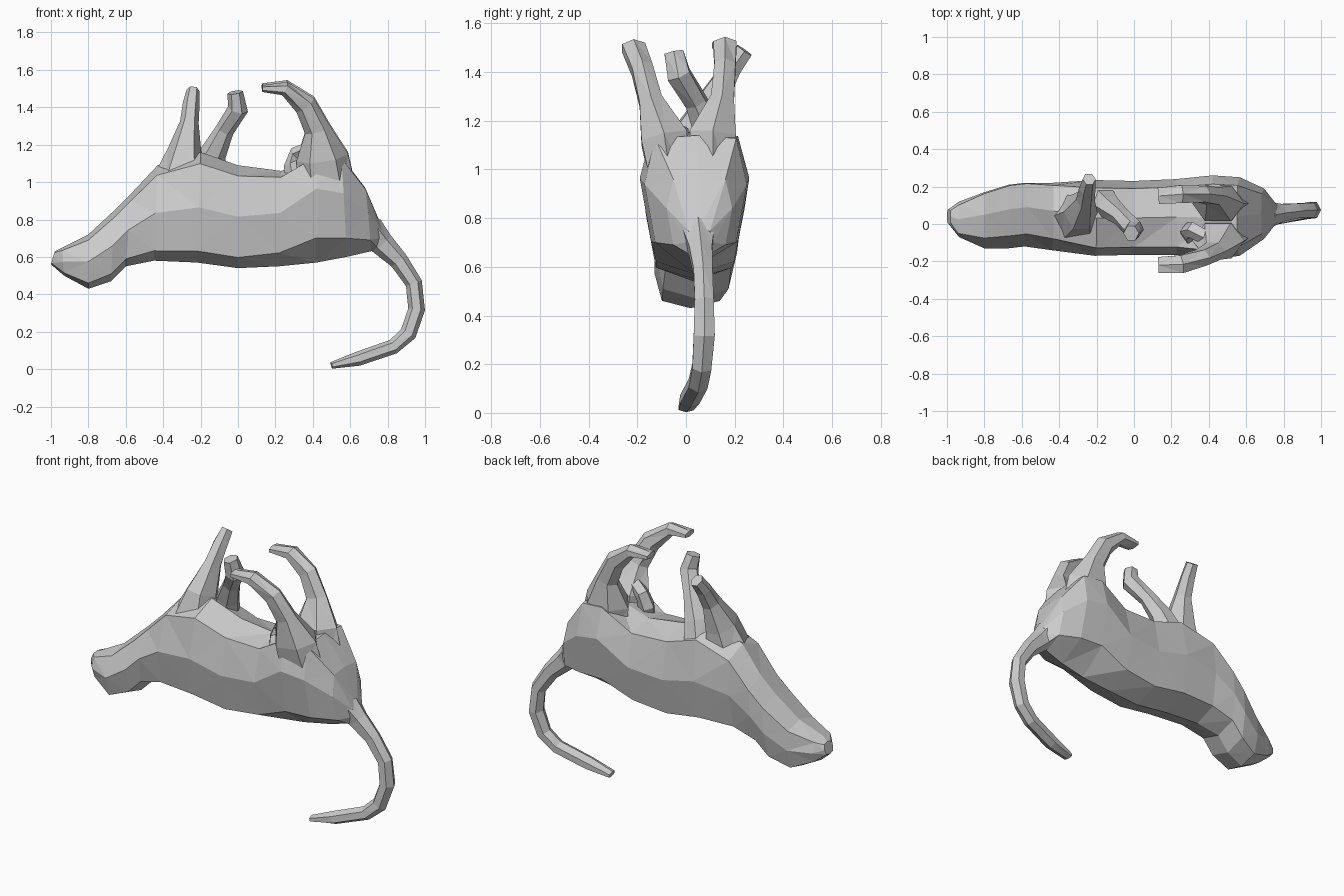
import bpy, bmesh, math
from mathutils import Vector


def loft(name, rings):
    """Skin a list of equal-sized rings, cap both ends and triangulate."""
    bm = bmesh.new()
    vs = [[bm.verts.new(p) for p in r] for r in rings]
    n = len(rings[0])
    for a, b in zip(vs, vs[1:]):
        for i in range(n):
            j = (i + 1) % n
            bm.faces.new((a[i], a[j], b[j], b[i]))
    bm.faces.new(vs[0][::-1])
    bm.faces.new(vs[-1])
    bmesh.ops.triangulate(bm, faces=bm.faces[:])
    bmesh.ops.recalc_face_normals(bm, faces=bm.faces[:])
    me = bpy.data.meshes.new(name)
    bm.to_mesh(me)
    bm.free()
    ob = bpy.data.objects.new(name, me)
    bpy.context.collection.objects.link(ob)
    return ob


def limb(name, pts, sides=6):
    """Faceted tube; each point is x, y, z, depth radius, width radius (along y)."""
    cs = [Vector(p[:3]) for p in pts]
    rings = []
    for i, p in enumerate(pts):
        t = (cs[min(i + 1, len(cs) - 1)] - cs[max(i - 1, 0)]).normalized()
        w = Vector((0, 1, 0))
        w = (w - t * w.dot(t)).normalized()
        d = t.cross(w)
        rings.append([cs[i] + d * p[3] * math.cos(a) + w * p[4] * math.sin(a)
                      for a in (2 * math.pi * k / sides for k in range(sides))])
    return loft(name, rings)


def body_ring(xt, zt, xb, zb, y0, y1, lift=0, shift=0):
    """Eight-sided slice; lift raises its widest line, shift slides its top along y."""
    ring = []
    for k in range(8):
        a = k * math.pi / 4
        f = 1.12 if k % 2 else 1.0
        u, v = math.cos(a) * f, math.sin(a) * f
        ring.append(((xt + xb) / 2 + v * (xt - xb) / 2,
                     (y0 + y1) / 2 + u * (y1 - y0) / 2 + max(v, 0) * shift,
                     (zt + zb) / 2 + v * (zt - zb) / 2 + lift * abs(u) ** 2))
    return ring


# Head, neck and torso in one skin
loft("body", [body_ring(*r) for r in (
    (-0.98, 0.63, -1.00, 0.56, 0.00, 0.08),
    (-0.94, 0.65, -0.93, 0.50, -0.07, 0.12),
    (-0.80, 0.72, -0.80, 0.43, -0.13, 0.17, 0, 0.03),
    (-0.66, 0.85, -0.68, 0.47, -0.13, 0.21, 0, 0.04),
    (-0.57, 0.94, -0.60, 0.55, -0.12, 0.22, 0, 0.04),
    (-0.43, 1.09, -0.45, 0.58, -0.14, 0.22, 0, 0.03),
    (-0.20, 1.16, -0.22, 0.57, -0.17, 0.235),
    (0.00, 1.09, 0.00, 0.54, -0.165, 0.23),
    (0.23, 1.06, 0.22, 0.55, -0.165, 0.24, 0.03),
    (0.42, 1.12, 0.42, 0.57, -0.19, 0.26, 0.12),
    (0.55, 1.14, 0.58, 0.60, -0.17, 0.25, 0.07),
    (0.68, 0.97, 0.71, 0.63, -0.08, 0.19, 0.04),
    (0.77, 0.76, 0.74, 0.64, 0.00, 0.11))])

# Raised front legs, crossing each other
limb("front_leg_a", [
    (-0.31, 0.03, 0.98, 0.16, 0.14),
    (-0.285, 0.065, 1.17, 0.09, 0.11),
    (-0.26, 0.13, 1.32, 0.05, 0.06),
    (-0.25, 0.19, 1.42, 0.045, 0.045),
    (-0.24, 0.24, 1.49, 0.035, 0.04)])
limb("front_leg_b", [
    (-0.17, 0.12, 1.03, 0.09, 0.09),
    (-0.13, 0.09, 1.16, 0.07, 0.065),
    (-0.07, 0.04, 1.28, 0.05, 0.05),
    (0.0, -0.03, 1.39, 0.055, 0.055),
    (-0.015, -0.05, 1.48, 0.042, 0.045)])

# Hind legs, same bend with different spread
hind = ((0.48, 0.92, 0.16, 0.09), (0.45, 1.14, 0.14, 0.11),
        (0.425, 1.29, 0.07, 0.055), (0.36, 1.42, 0.06, 0.05),
        (0.25, 1.51, 0.038, 0.055), (0.13, 1.51, 0.018, 0.05))
spread = {"hind_leg_near": ((-0.06, -0.09, -0.145, -0.18, -0.215, -0.22), -0.01),
          "hind_leg_far": ((0.11, 0.11, 0.15, 0.16, 0.16, 0.15), 0.0)}
for name, (ys, dz) in spread.items():
    limb(name, [(x, y, z + dz, d, w) for (x, z, d, w), y in zip(hind, ys)])

# Small bent knee in front of the near thigh
limb("knee", [
    (0.32, -0.08, 0.98, 0.06, 0.06),
    (0.295, -0.04, 1.09, 0.05, 0.05),
    (0.31, -0.03, 1.15, 0.04, 0.045),
    (0.42, -0.09, 1.19, 0.04, 0.04)], 5)

# Curling tail
limb("tail", [
    (0.70, 0.05, 0.75, 0.08, 0.08),
    (0.77, 0.06, 0.67, 0.065, 0.055),
    (0.86, 0.07, 0.58, 0.05, 0.045),
    (0.94, 0.075, 0.46, 0.045, 0.045),
    (0.955, 0.075, 0.32, 0.045, 0.05),
    (0.91, 0.065, 0.19, 0.045, 0.045),
    (0.83, 0.05, 0.12, 0.04, 0.045),
    (0.64, 0.015, 0.055, 0.038, 0.045),
    (0.50, 0.00, 0.02, 0.018, 0.035)])
